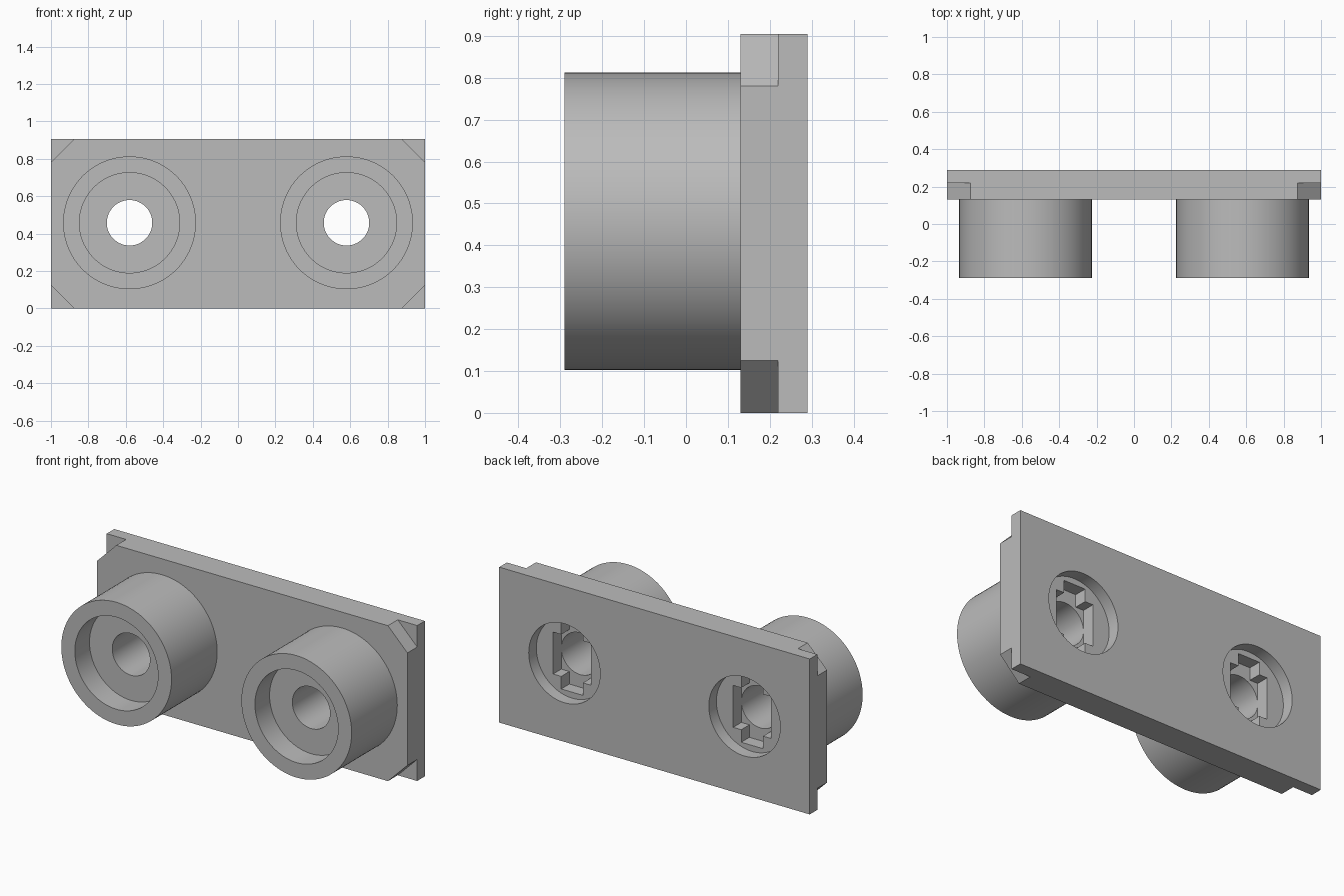
import bpy
import bmesh
from math import cos, sin, pi, radians

if "Cube" in bpy.data.objects:
    bpy.data.objects.remove(bpy.data.objects["Cube"], do_unlink=True)

HALF_W, HEIGHT = 1.0, 0.905
BACK, FRONT, STEP = 0.29, 0.13, 0.22
BOSS_X, BOSS_Z, BOSS_FRONT = 0.58, HEIGHT / 2 + 0.005, -0.29
HOLE = 0.122

grey = bpy.data.materials.new("plain grey")
grey.use_nodes = True
colour = (0.5, 0.5, 0.5, 1)
grey.diffuse_color = colour
grey.node_tree.nodes["Principled BSDF"].inputs["Base Color"].default_value = colour


def prism(name, outline, y0, y1):
    """Extrude an outline in x and z from y0 to y1."""
    bm = bmesh.new()
    face = bm.faces.new([bm.verts.new((x, y0, z)) for x, z in outline])
    moved = bmesh.ops.extrude_face_region(bm, geom=[face])["geom"]
    verts = [g for g in moved if isinstance(g, bmesh.types.BMVert)]
    bmesh.ops.translate(bm, verts=verts, vec=(0, y1 - y0, 0))
    bmesh.ops.recalc_face_normals(bm, faces=bm.faces)
    mesh = bpy.data.meshes.new(name)
    bm.to_mesh(mesh)
    bm.free()
    mesh.materials.append(grey)
    obj = bpy.data.objects.new(name, mesh)
    bpy.context.collection.objects.link(obj)
    return obj


def circle(cx, radius, count=96):
    return [(cx + radius * cos(2 * pi * i / count),
             BOSS_Z + radius * sin(2 * pi * i / count)) for i in range(count)]


def cross(cx, wide, narrow, tall):
    """Square pocket with narrower tabs above and below."""
    quarter = [(wide, 0), (wide, wide), (narrow, wide), (narrow, tall)]
    right = [(x, -z) for x, z in quarter[:0:-1]] + quarter[1:]
    full = right + [(-x, -z) for x, z in right]
    return [(cx + x, BOSS_Z + z) for x, z in full]


def combine(target, tool, operation):
    mod = target.modifiers.new(operation, "BOOLEAN")
    mod.operation, mod.solver, mod.object = operation, "EXACT", tool
    bpy.context.view_layer.objects.active = target
    bpy.ops.object.modifier_apply(modifier=mod.name)
    bpy.data.objects.remove(tool, do_unlink=True)


# Rectangular plate
plate = prism("mounting_plate", [(-HALF_W, 0), (HALF_W, 0), (HALF_W, HEIGHT),
                                 (-HALF_W, HEIGHT)], FRONT, BACK)

# Triangular notches in the four front corners
LEG, OUT = 0.125, 0.05
for sx in (-1, 1):
    for base, sz in ((0, 1), (HEIGHT, -1)):
        tri = [(sx * (HALF_W + OUT), base - sz * OUT),
               (sx * (HALF_W - LEG - OUT), base - sz * OUT),
               (sx * (HALF_W + OUT), base + sz * (LEG + OUT))]
        combine(plate, prism("corner_cutter", tri, FRONT - OUT, STEP), "DIFFERENCE")

# Round bosses with front recess, through hole and stepped rear pocket
for cx in (-BOSS_X, BOSS_X):
    combine(plate, prism("boss", circle(cx, 0.355), BOSS_FRONT, STEP - 0.02), "UNION")
    combine(plate, prism("recess", circle(cx, 0.268), -0.5, -0.155), "DIFFERENCE")
    combine(plate, prism("bore", circle(cx, 0.23), STEP, 0.5), "DIFFERENCE")
    combine(plate, prism("pocket", cross(cx, HOLE, 0.07, 0.195), 0.145, 0.25), "DIFFERENCE")
    combine(plate, prism("hole", circle(cx, HOLE - 0.0005), -0.5, 0.5), "DIFFERENCE")

# Smooth the round walls and keep the edges crisp
bpy.ops.object.select_all(action="DESELECT")
plate.select_set(True)
bpy.context.view_layer.objects.active = plate
bpy.ops.object.shade_smooth_by_angle(angle=radians(30))
